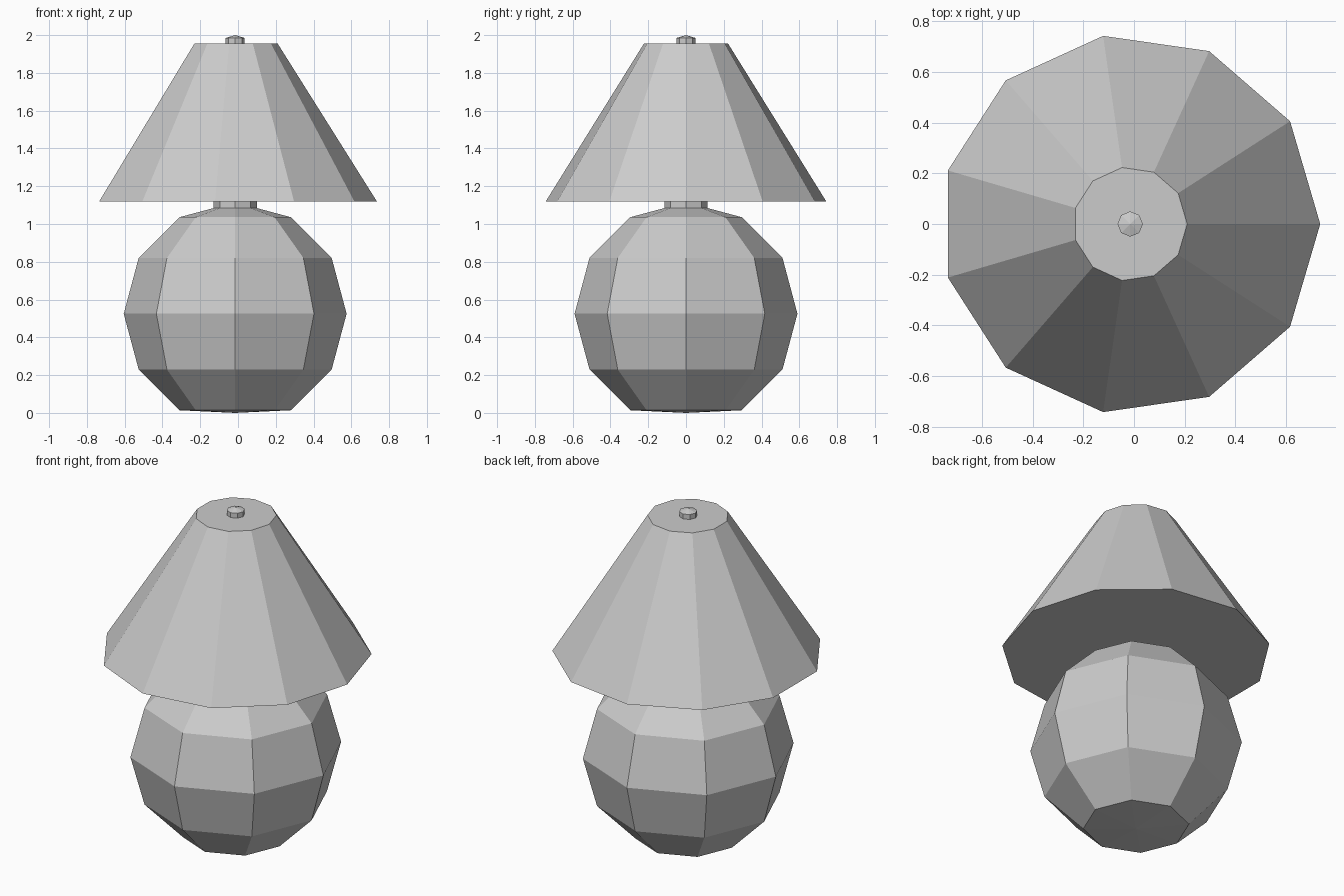
import bpy, bmesh
from math import sin, cos, pi

if "Cube" in bpy.data.objects:
    bpy.data.objects.remove(bpy.data.objects["Cube"])

AXIS_X = -0.015  # common axis of all parts


def lathe(name, profile, sides):
    """Closed faceted solid turned around z; profile is (radius, z), bottom to top."""
    bm = bmesh.new()
    rings = []
    for r, z in profile:
        if r == 0:
            rings.append([bm.verts.new((AXIS_X, 0, z))] * sides)
        else:
            rings.append([bm.verts.new((AXIS_X + r * cos(2 * pi * i / sides),
                                        r * sin(2 * pi * i / sides), z))
                          for i in range(sides)])
    for a, b in zip(rings, rings[1:]):
        for i in range(sides):
            j = (i + 1) % sides
            bm.faces.new(list(dict.fromkeys((a[i], a[j], b[j], b[i]))))
    # flat caps where the profile does not end on the axis
    if profile[0][0] > 0:
        bm.faces.new(rings[0][::-1])
    if profile[-1][0] > 0:
        bm.faces.new(rings[-1])
    bmesh.ops.recalc_face_normals(bm, faces=bm.faces)
    mesh = bpy.data.meshes.new(name)
    bm.to_mesh(mesh)
    bm.free()
    obj = bpy.data.objects.new(name, mesh)
    bpy.context.collection.objects.link(obj)
    return obj


# round base: low-poly ball with a flattened underside
R, MID = 0.59, 0.525
ball = [(R * sin(k * pi / 6), MID - R * cos(k * pi / 6)) for k in range(1, 6)]
lathe("lamp_base", [(0, 0)] + ball + [(0, MID + R)], 8)

# neck between base and shade
lathe("neck", [(0.115, 1.05), (0.115, 1.15)], 8)

# eleven-sided closed shade
lathe("shade", [(0.75, 1.12), (0.225, 1.955)], 11)

# small finial knob
lathe("finial", [(0.05, 1.93), (0.05, 1.985), (0, 2.0)], 8)
